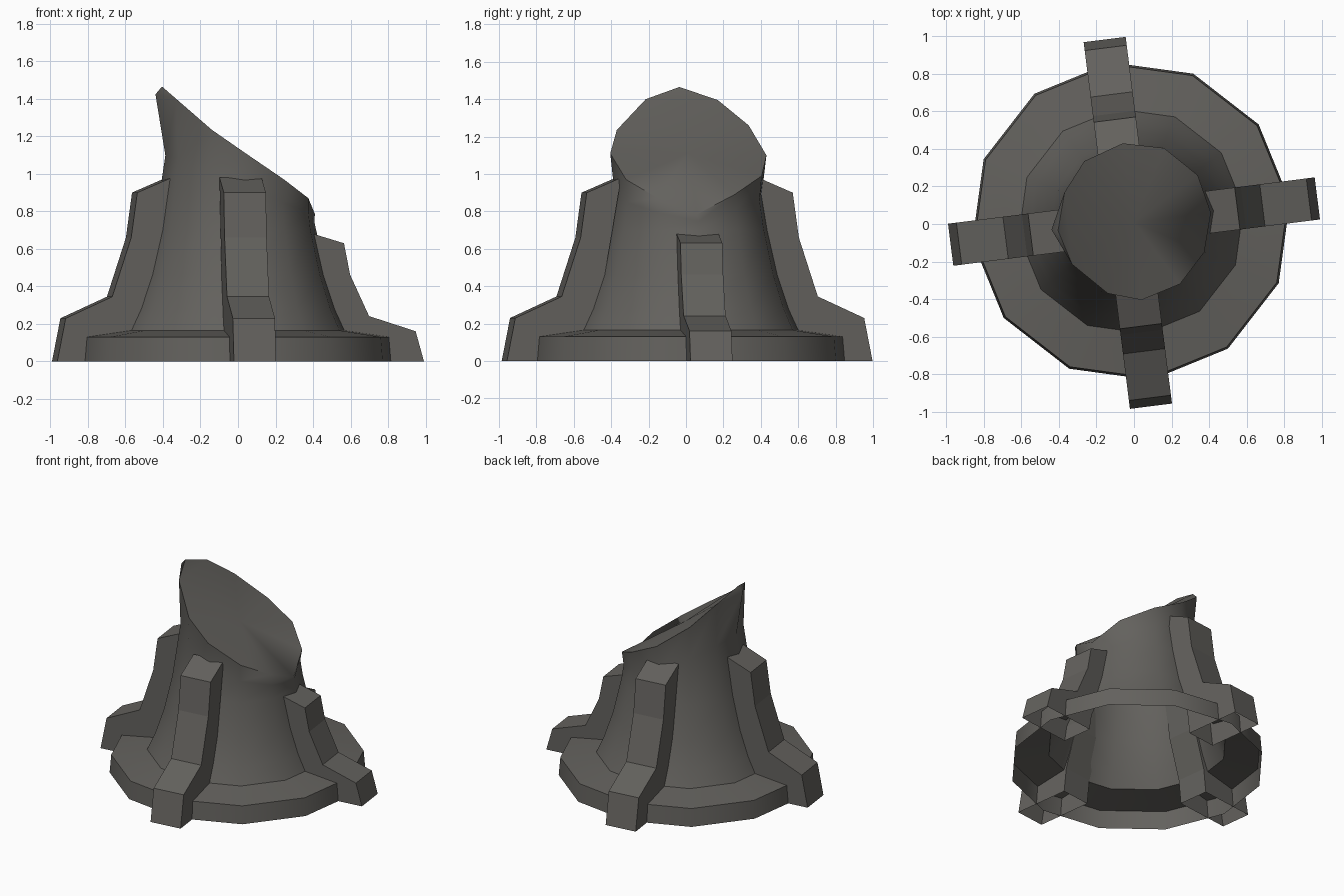
import bpy, bmesh, math
from mathutils import Vector

if "Cube" in bpy.data.objects:
    bpy.data.objects.remove(bpy.data.objects["Cube"])

SIDES = 12
TURN = math.radians(7.2)
CX, CY = -0.015, 0.015

stone = bpy.data.materials.new("dark warm grey")
stone.diffuse_color = (0.125, 0.12, 0.11, 1)
stone.use_nodes = True
stone.node_tree.nodes["Principled BSDF"].inputs["Base Color"].default_value = stone.diffuse_color


def finish(name, bm, smooth_deg=None):
    bm.normal_update()
    me = bpy.data.meshes.new(name)
    bm.to_mesh(me)
    bm.free()
    me.materials.append(stone)
    ob = bpy.data.objects.new(name, me)
    bpy.context.collection.objects.link(ob)
    if smooth_deg:
        bpy.ops.object.select_all(action='DESELECT')
        ob.select_set(True)
        bpy.context.view_layer.objects.active = ob
        bpy.ops.object.shade_smooth_by_angle(angle=math.radians(smooth_deg))
    return ob


def angle(i):
    return TURN + i * math.tau / SIDES


def ring(bm, r, z):
    return [bm.verts.new((CX + r * math.cos(angle(i)), CY + r * math.sin(angle(i)), z))
            for i in range(SIDES)]


def bridge(bm, a, b):
    for i in range(SIDES):
        j = (i + 1) % SIDES
        bm.faces.new((a[i], a[j], b[j], b[i]))


# base flange: open underneath
bm = bmesh.new()
loops = [ring(bm, r, z) for r, z in ((0.853, 0), (0.842, 0.13), (0.603, 0.165))]
for a, b in zip(loops, loops[1:]):
    bridge(bm, a, b)
finish("base_flange", bm, 35)

# flared body, with a slanted top rising to a tip on the left
rim = [(.41, .06, .785), (.34, .26, .89), (.16, .405, .99), (-.06, .43, 1.10),
       (-.265, .335, 1.26), (-.37, .17, 1.395), (-.44, -.03, 1.424), (-.33, -.215, 1.40),
       (-.14, -.37, 1.235), (.04, -.405, 1.11), (.245, -.32, .97), (.375, -.15, .87)]
bm = bmesh.new()
loops = [ring(bm, r, z) for r, z in
         ((0.603, 0.165), (0.55, 0.28), (0.49, 0.46), (0.435, 0.70))]
mid = []
for i, p in enumerate(rim):
    r = 0.40 + 0.025 * math.cos(angle(i))
    mid.append(bm.verts.new((CX + r * math.cos(angle(i)), CY + r * math.sin(angle(i)),
                             0.70 + (p[2] - 0.70) * 0.55)))
top = [bm.verts.new(p) for p in rim]
loops += [mid, top]
for a, b in zip(loops, loops[1:]):
    bridge(bm, a, b)

# tip and slanted cap
peak = bm.verts.new((-.405, -.035, 1.465))
k = 6
bm.faces.new((top[k - 1], top[k], peak))
bm.faces.new((top[k], top[k + 1], peak))
bm.faces.new((top[k - 1], peak, top[k + 1]))
centre = bm.verts.new((0, .01, 1.11))
cap = top[:k] + top[k + 1:]
for a, b in zip(cap, cap[1:] + cap[:1]):
    bm.faces.new((a, b, centre))
finish("slanted_body", bm, 60)

# four stepped buttresses, the right one lower than the rest
OUTER = [(.985, 0), (.94, .23), (.69, .345), (.588, .66), (.555, .90), (.37, .98)]
INNER = [(.42, .68), (.46, .45), (.55, .17), (.57, 0)]
HALF = 0.113


def buttress(name, quarter, origin, zscale):
    a = TURN + quarter * math.pi / 2
    out = Vector((math.cos(a), math.sin(a), 0))
    side = Vector((-out.y, out.x, 0))
    bm = bmesh.new()
    rows = []
    for s in (-HALF, HALF):
        rows.append([bm.verts.new(Vector((*origin, 0)) + out * r + side * s
                                  + Vector((0, 0, z * zscale)))
                     for r, z in OUTER + INNER])
    left, right = rows
    for i in range(len(left) - 1):      # bottom stays open
        bm.faces.new((left[i], right[i], right[i + 1], left[i + 1]))
    bm.faces.new(left)
    bm.faces.new(list(reversed(right)))
    finish(name, bm)


buttress("right_buttress", 0, (0, .013), 0.70)
buttress("back_buttress", 1, (-.033, .006), 1)
buttress("left_buttress", 2, (0, .013), 1)
buttress("front_buttress", 3, (-.033, .006), 1)
